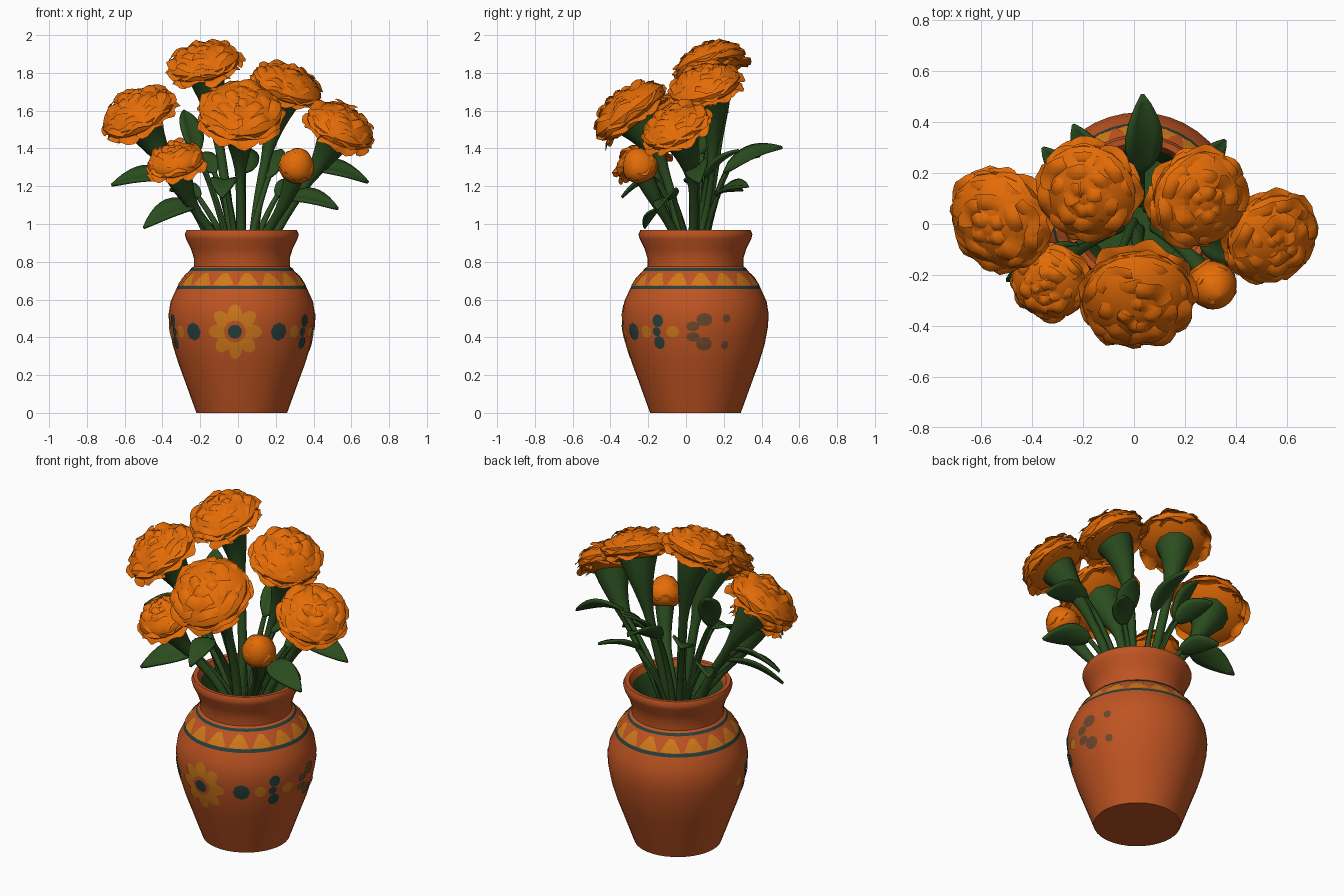
import bpy, bmesh, math, random
from mathutils import Vector as V, Quaternion

if "Cube" in bpy.data.objects:
    bpy.data.objects.remove(bpy.data.objects["Cube"])

random.seed(4)
CX, CY = 0.02, 0.05   # vase axis


def mat(name, col):
    m = bpy.data.materials.new(name)
    m.diffuse_color = (*col, 1)
    m.use_nodes = True
    m.node_tree.nodes["Principled BSDF"].inputs["Base Color"].default_value = m.diffuse_color
    return m


ORANGE = mat("marigold orange", (0.78, 0.15, 0.002))
CLAY = mat("terracotta", (0.52, 0.088, 0.016))
GREEN = mat("leaf green", (0.024, 0.074, 0.014))
TEAL = mat("dark teal paint", (0.02, 0.052, 0.045))
OCHRE = mat("ochre paint", (0.62, 0.19, 0.010))
FADED = mat("faded brown paint", (0.15, 0.065, 0.025))


def make(name, bm, *mats, recalc=True):
    if recalc:
        bmesh.ops.recalc_face_normals(bm, faces=bm.faces)
    me = bpy.data.meshes.new(name)
    bm.to_mesh(me)
    bm.free()
    ob = bpy.data.objects.new(name, me)
    for m in mats:
        me.materials.append(m)
    bpy.context.collection.objects.link(ob)
    return ob


def skin(bm, rows, closed):
    """Bridge equal rows of points with quads."""
    vs = [[bm.verts.new(p) for p in r] for r in rows]
    n = len(vs[0])
    for a, b in zip(vs, vs[1:]):
        for i in range(n if closed else n - 1):
            j = (i + 1) % n
            bm.faces.new((a[i], a[j], b[j], b[i]))
    return vs


# Vase: lathed outer and inner wall, painted stripes by height
OUTER = [(0.24, 0), (0.262, 0.06), (0.298, 0.16), (0.335, 0.26), (0.366, 0.36),
         (0.383, 0.45), (0.388, 0.52), (0.377, 0.59), (0.347, 0.655), (0.338, 0.673),
         (0.312, 0.715), (0.278, 0.752), (0.268, 0.766), (0.254, 0.775), (0.254, 0.82),
         (0.27, 0.87), (0.295, 0.92), (0.302, 0.945), (0.292, 0.968)]
INNER = [(0.268, 0.966), (0.25, 0.93), (0.225, 0.86), (0.215, 0.8), (0.21, 0.78)]
SEG = 40


def ring(r, z):
    return [(CX + r * math.cos(i * math.tau / SEG), CY + r * math.sin(i * math.tau / SEG), z)
            for i in range(SEG)]


bm = bmesh.new()
rows = skin(bm, [ring(*p) for p in OUTER + INNER], True)
bm.faces.new(rows[0])
bm.faces.new(rows[-1])
bmesh.ops.recalc_face_normals(bm, faces=bm.faces)
for f in bm.faces:
    c = f.calc_center_median()
    rad = math.hypot(c.x - CX, c.y - CY)
    if 0.655 < c.z < 0.673 or 0.752 < c.z < 0.766:
        f.material_index = 1
    elif c.z > 0.77 and rad < 0.24:
        f.material_index = 2
make("vase", bm, CLAY, TEAL, GREEN)


def wall(z):
    for (r0, z0), (r1, z1) in zip(OUTER, OUTER[1:]):
        if z0 <= z <= z1:
            return r0 + (r1 - r0) * (z - z0) / (z1 - z0)
    return 0.25


# Painted shapes: thin patches wrapped onto the vase wall
def decal(name, deg, z0, pts, m, lift=0.003):
    bm = bmesh.new()
    R = wall(z0)

    def put(u, w):
        a, z = math.radians(deg) + u / R, z0 + w
        r = wall(z) + lift
        return CX + r * math.cos(a), CY + r * math.sin(a), z
    rows = skin(bm, [[put(u * k, w * k) for u, w in pts] for k in (1, 0.7, 0.4, 0.15)], True)
    bm.faces.new(rows[-1])
    make(name, bm, m, recalc=False)


def blob(a, b=None, lobes=0, depth=0.0, n=16):
    b = b or a
    out = []
    for i in range(n):
        t = i * math.tau / n
        k = 1 - depth + depth * abs(math.cos(lobes * t / 2)) if lobes else 1
        out.append((a * k * math.cos(t), b * k * math.sin(t)))
    return out


FRONT = -95.5
decal("painted_flower", FRONT, 0.43, blob(0.145, lobes=8, depth=0.32, n=64), OCHRE)
decal("painted_flower_ring", FRONT, 0.43, blob(0.058), CLAY, 0.005)
decal("painted_flower_eye", FRONT, 0.43, blob(0.037), TEAL, 0.007)
for s in (-1, 1):
    decal("painted_diamond", FRONT + s * 36.5, 0.43, blob(0.048, n=8), TEAL)
    decal("painted_dot", FRONT + s * 52.5, 0.43, blob(0.033), OCHRE)
    decal("painted_dot", FRONT + s * 77, 0.43, blob(0.036, 0.03), OCHRE)
    for w in (-0.058, 0.058):
        decal("painted_leaf", FRONT + s * 64.5, 0.43 + w, blob(0.032, 0.034), TEAL)
    decal("painted_leaf", FRONT + s * 63, 0.43, blob(0.024), TEAL)
for w in (-1, 1):
    decal("faded_leaf", 7, 0.43 + w * 0.064, blob(0.042, 0.035), FADED)
    decal("faded_leaf", -2, 0.43 + w * 0.028, blob(0.035, 0.025), FADED)
    decal("faded_dot", 25, 0.43 + w * 0.07, blob(0.022), FADED)
tri = [(-0.053, -0.031), (-0.028, -0.034), (0, -0.035), (0.028, -0.034), (0.053, -0.031),
       (0.033, 0.005), (0.014, 0.03), (-0.014, 0.03), (-0.033, 0.005)]
for i in range(16):
    decal("painted_band_tooth", FRONT + 11 + i * 22.5, 0.71, tri, OCHRE)


# Stems: tubes along a bezier with changing radius
def bez(p, t):
    s = 1 - t
    return p[0] * s**3 + p[1] * 3 * s * s * t + p[2] * 3 * s * t * t + p[3] * t**3


def tube(name, p, rad, steps=16, n=10):
    bm = bmesh.new()
    rows = []
    for i in range(steps + 1):
        t = i / steps
        d = (bez(p, min(1, t + 0.02)) - bez(p, max(0, t - 0.02))).normalized()
        x = d.cross(V((0, 1, 0.1))).normalized()
        y = d.cross(x)
        c, r = bez(p, t), rad(t)
        rows.append([c + (x * math.cos(a) + y * math.sin(a)) * r
                     for a in (k * math.tau / n for k in range(n))])
    vs = skin(bm, rows, True)
    bm.faces.new(vs[0])
    bm.faces.new(vs[-1])
    make(name, bm, GREEN)


def root(q):
    d = V((q.x - CX, q.y - CY, 0))
    return V((CX, CY, 0.7)) + d * 0.2


# Flower heads: rings of broad ruffled petals over a dome
LAYERS = [(1.0, -0.1, 9), (1.03, 0.08, 9), (0.93, 0.24, 8), (0.68, 0.38, 6), (0.38, 0.45, 4)]


def head(name, c, nrm, R, tall=1.25, layers=LAYERS):
    c, nrm = V(c), V(nrm).normalized()
    q = nrm.to_track_quat('Z', 'Y')
    base = c - nrm * 0.17 * R * tall
    bm = bmesh.new()
    dome = []
    for r, z in [(0.05, -0.17), (0.6, -0.15), (0.9, -0.02), (0.93, 0.12), (0.78, 0.28), (0.45, 0.42), (0.05, 0.48)]:
        dome.append([base + q @ V((r * math.cos(a), r * math.sin(a), z * tall)) * R
                     for a in (k * math.tau / 20 for k in range(20))])
    ends = skin(bm, dome, True)
    bm.faces.new(ends[0])
    bm.faces.new(ends[-1])
    bmesh.ops.recalc_face_normals(bm, faces=bm.faces)
    for r1, z1, n in layers:
        turn = random.random() * 6
        for k in range(n):
            a0 = turn + (k + random.uniform(-.15, .15)) * math.tau / n
            ph, dz, dr = random.random() * 6, random.uniform(-.04, .04), random.uniform(.93, 1.03)
            r0 = max(0.04, r1 - 0.4)
            grid = []
            for v in (1, 0.75, 0.4, 0):
                row = []
                for i in range(7):
                    u = i / 3 - 1
                    r = r0 + (r1 * dr * (1 - 0.08 * u * u) - r0) * v + random.uniform(-.02, .02) * v
                    a = a0 + u * 1.15 * math.pi / n
                    z = z1 + dz + 0.1 * math.sin(v * 2.6) - 0.07 * v + 0.05 * v * math.sin(3.5 * u + ph)
                    row.append(base + q @ V((r * math.cos(a), r * math.sin(a), z * tall)) * R)
                grid.append(row)
            skin(bm, grid, False)
    make(name + "_bloom", bm, ORANGE, recalc=False)
    p3 = base - nrm * 0.13 * R * tall
    p0 = root(c)
    tube(name + "_stem", [p0, p0 + V((0, 0, 0.25)), p3 - nrm * 0.3, p3],
         lambda t: 0.025 + max(0, (t - 0.64) / 0.36) ** 1.4 * (0.52 * R - 0.025))


head("top_flower", (-0.185, 0.12, 1.87), (-0.2, -0.32, 0.9), 0.207)
head("left_flower", (-0.54, 0.005, 1.605), (-0.42, -0.36, 0.82), 0.217)
head("middle_flower", (0.015, -0.31, 1.615), (0.02, -0.6, 0.78), 0.237)
head("back_right_flower", (0.265, 0.095, 1.75), (0.33, -0.28, 0.9), 0.207)
head("right_flower", (0.55, -0.065, 1.535), (0.4, -0.4, 0.82), 0.2)
head("small_flower", (-0.335, -0.24, 1.35), (-0.2, -0.42, 0.88), 0.162, 1.4)
head("bud_flower", (0.315, -0.25, 1.32), (0.25, -0.4, 0.9), 0.102, 2.7,
     [(0.98, 0.03, 6), (0.9, 0.22, 5), (0.55, 0.36, 4)])


# Leaves: petiole plus folded, arched blade, rolled about its length
def leaf(name, b, tip, width, arch=0.03, roll=0):
    b, tip = V(b), V(tip)
    d = tip - b
    side = Quaternion(d.normalized(), math.radians(roll)) @ d.cross(V((0, 0, 1))).normalized()
    up = side.cross(d).normalized()
    bm = bmesh.new()
    rows = []
    for i in range(10):
        t = i / 9
        w = width / 2 * (math.sin(math.pi * t ** 0.8) ** 0.85 if 0 < t < 1 else 0) + 0.004
        c = b + d * t + V((0, 0, 1)) * arch * math.sin(math.pi * t)
        rows.append([c + side * w * s + up * (abs(s) * w * 0.25) for s in (-1, -0.5, 0, 0.5, 1)])
    skin(bm, rows, False)
    ob = make(name + "_blade", bm, GREEN)
    m = ob.modifiers.new("thickness", 'SOLIDIFY')
    m.thickness, m.offset = 0.014, 0
    p0 = root(b)
    mid = V((b.x + (CX - b.x) * 0.35, b.y + (CY - b.y) * 0.35, b.z - 0.12))
    tube(name + "_petiole", [p0, p0 + V((0, 0, 0.15)), mid, b + d * 0.06],
         lambda t: 0.022 - 0.009 * t, 10, 8)


leaf("left_upper_leaf", (-0.36, 0.05, 1.25), (-0.67, 0.06, 1.205), 0.13, 0.025, -35)
leaf("left_lower_leaf", (-0.22, -0.08, 1.1), (-0.5, -0.22, 0.98), 0.14, 0.03, -30)
leaf("left_tall_leaf", (-0.22, 0.08, 1.36), (-0.29, 0.2, 1.6), 0.12)
leaf("back_leaf", (0.03, 0.2, 1.27), (0.035, 0.51, 1.405), 0.15, 0.03, 25)
leaf("right_upper_leaf", (0.38, 0.06, 1.3), (0.69, 0.07, 1.22), 0.13, 0.025, 35)
leaf("right_lower_leaf", (0.25, -0.06, 1.14), (0.53, -0.15, 1.08), 0.13, 0.025, 30)
leaf("front_leaf", (-0.07, -0.14, 1.23), (-0.085, -0.34, 1.14), 0.13)
leaf("back_right_leaf", (0.2, 0.16, 1.15), (0.36, 0.33, 1.2), 0.12, 0.02, 25)
leaf("back_left_leaf", (-0.12, 0.2, 1.27), (-0.24, 0.39, 1.36), 0.12, 0.02, -25)
leaf("back_far_left_leaf", (-0.2, 0.14, 1.14), (-0.36, 0.3, 1.18), 0.11, 0.02, -25)
leaf("inner_right_leaf", (0.16, 0.1, 1.24), (0.23, 0.28, 1.39), 0.12, 0.02)

bpy.ops.object.select_all(action='SELECT')
bpy.context.view_layer.objects.active = bpy.data.objects["vase"]
bpy.ops.object.shade_smooth_by_angle(angle=math.radians(45))
